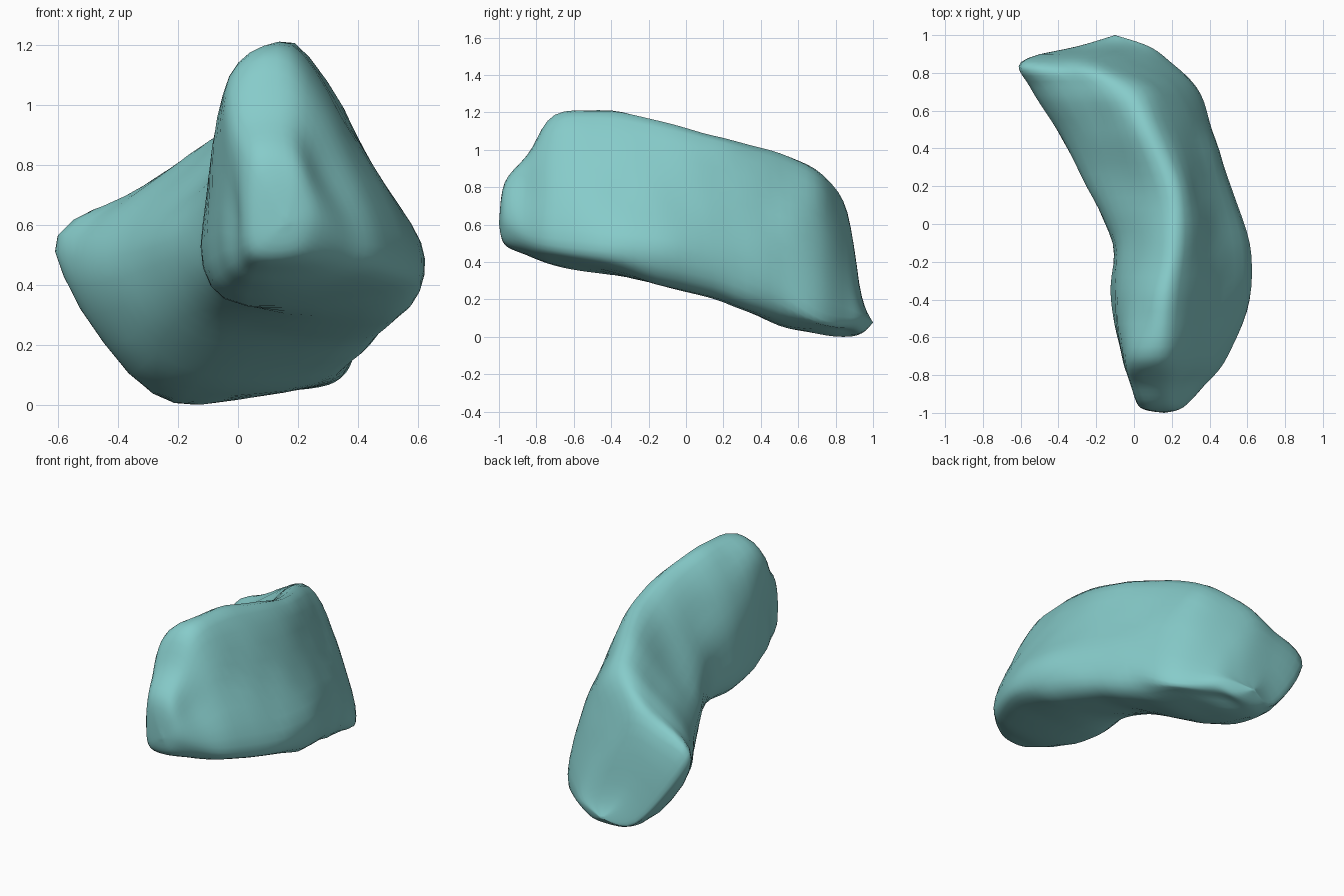
import bpy, bmesh
from mathutils import Vector, noise

if "Cube" in bpy.data.objects:
    bpy.data.objects.remove(bpy.data.objects["Cube"])

# Cross-sections along y: crest left, crest right, mid right, right bulge, base right, base left, left
STATIONS = [-0.97, -0.85, -0.70, -0.4, -0.1, 0.2, 0.5, 0.72, 0.86, 0.94]
SECTIONS = [
    [(.06, .80), (.18, .80), (.24, .70), (.26, .59), (.20, .50), (.06, .50), (.03, .62)],
    [(.00, .92), (.17, .95), (.29, .76), (.38, .54), (.28, .45), (.02, .45), (-.01, .66)],
    [(-.03, 1.09), (.17, 1.17), (.34, .90), (.50, .52), (.38, .41), (-.02, .40), (-.06, .72)],
    [(-.02, 1.02), (.19, 1.20), (.43, .83), (.61, .49), (.49, .36), (-.05, .35), (-.11, .68)],
    [(.01, .91), (.23, 1.14), (.44, .78), (.61, .46), (.47, .26), (-.02, .34), (-.11, .60)],
    [(-.06, .80), (.21, 1.06), (.38, .73), (.51, .39), (.40, .19), (-.11, .25), (-.25, .53)],
    [(-.14, .80), (.09, .97), (.30, .64), (.42, .27), (.28, .08), (-.22, .10), (-.41, .49)],
    [(-.24, .77), (.00, .86), (.20, .57), (.33, .13), (.22, .05), (-.27, .04), (-.55, .48)],
    [(-.40, .61), (-.20, .65), (.02, .42), (.19, .10), (.04, .03), (-.28, .03), (-.60, .48)],
    [(-.22, .20), (-.10, .20), (.00, .16), (.08, .10), (.00, .02), (-.20, .02), (-.30, .08)],
]
FRONT_TIP = Vector((.16, -1.0, .60))
BACK_TIP = Vector((-.10, 1.0, .07))
STEPS = 5


def spline(points, closed):
    """Smooth curve passing through all points."""
    n, out = len(points), []

    def at(i):
        return points[i % n] if closed else points[max(0, min(n - 1, i))]

    for i in range(n if closed else n - 1):
        a, b, c, d = (at(i + k) for k in (-1, 0, 1, 2))
        for s in range(STEPS):
            t = s / STEPS
            out.append(.5 * (2 * b + (c - a) * t + (2 * a - 5 * b + 4 * c - d) * t ** 2
                             + (3 * b - a - 3 * c + d) * t ** 3))
    if not closed:
        out.append(points[-1].copy())
    return out


# Smooth each section into a ring, then run smooth rails through the rings
rings = [spline([Vector((x, y, z)) for x, z in sec], True) for y, sec in zip(STATIONS, SECTIONS)]
rails = [spline([FRONT_TIP] + [r[i] for r in rings] + [BACK_TIP], False)
         for i in range(len(rings[0]))]

bm = bmesh.new()
grid = [[bm.verts.new(p) for p in rail] for rail in rails]
for i, rail in enumerate(grid):
    nxt = grid[(i + 1) % len(grid)]
    for j in range(len(rail) - 1):
        bm.faces.new((rail[j], rail[j + 1], nxt[j + 1], nxt[j]))
bmesh.ops.remove_doubles(bm, verts=bm.verts, dist=.0005)
bmesh.ops.recalc_face_normals(bm, faces=bm.faces)

# Slight organic lumpiness, fading out at both tips
bm.normal_update()
bumps = [(v, v.normal * noise.noise(v.co * 5) * .01 * (1 - abs(v.co.y) ** 6)) for v in bm.verts]
for v, offset in bumps:
    v.co += offset

# Rest the lowest point on the ground
low = min(v.co.z for v in bm.verts)
bmesh.ops.translate(bm, verts=bm.verts, vec=(0, 0, -low))
for f in bm.faces:
    f.smooth = True

mesh = bpy.data.meshes.new("curved_body")
bm.to_mesh(mesh)
bm.free()
body = bpy.data.objects.new("curved_body", mesh)
bpy.context.collection.objects.link(body)

mat = bpy.data.materials.new("teal")
mat.diffuse_color = (.24, .60, .59, 1)
mat.use_nodes = True
mat.node_tree.nodes["Principled BSDF"].inputs["Base Color"].default_value = mat.diffuse_color
mesh.materials.append(mat)
